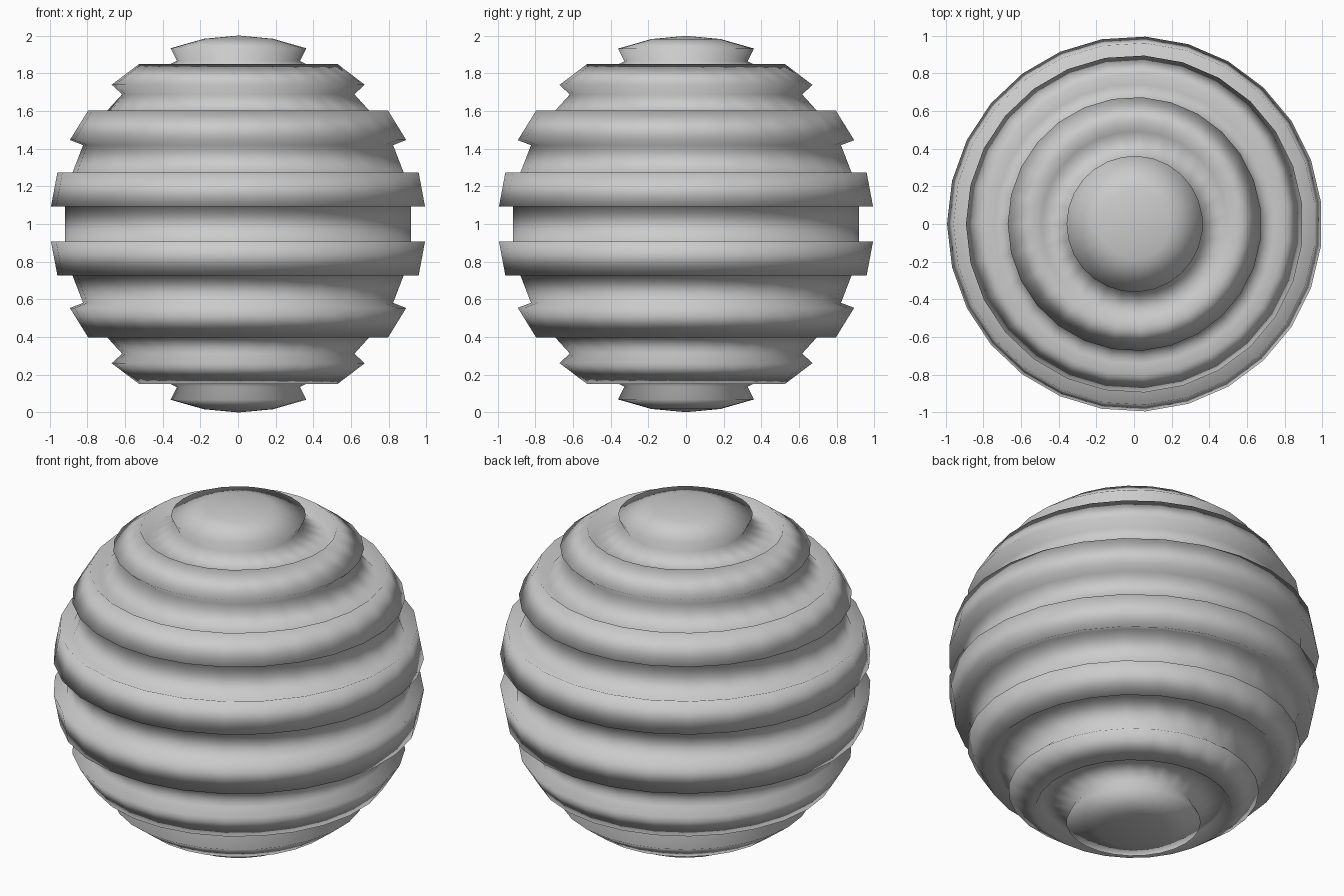
import bpy, bmesh
from math import pi, sin, cos

if "Cube" in bpy.data.objects:
    bpy.data.objects.remove(bpy.data.objects["Cube"])

RINGS, SEGMENTS, DEPTH = 17, 27, 0.075
STEP = pi / RINGS

# Half profile from top pole to bottom pole, every second band sunk inward
profile = []
def add(r, z):
    profile.append((r, z))

add(0, 2)
for i in range(1, RINGS):
    a = i * STEP
    r, z = sin(a), 1 + cos(a)
    if i == 1 or i == RINGS - 1:
        add(r, z)
        continue
    # the sunk band lies below this ring when i is even, above it when odd
    n = a + (STEP / 2 if i % 2 == 0 else -STEP / 2)
    sunk = (r - DEPTH * sin(n), z - DEPTH * cos(n))
    for p in ([(r, z), sunk] if i % 2 == 0 else [sunk, (r, z)]):
        add(*p)
add(0, 0)

# Lathe the profile, one vertex column on the -x side
bm = bmesh.new()
shift = sin(pi / 2 - STEP / 2) * (1 - cos(pi / SEGMENTS)) / 2
verts = [bm.verts.new((shift - r, 0, z)) for r, z in profile]
edges = [bm.edges.new(pair) for pair in zip(verts, verts[1:])]
bmesh.ops.spin(bm, geom=verts + edges, cent=(shift, 0, 0), axis=(0, 0, 1),
               angle=2 * pi, steps=SEGMENTS, use_merge=False)
bmesh.ops.remove_doubles(bm, verts=bm.verts[:], dist=0.0005)
bmesh.ops.recalc_face_normals(bm, faces=bm.faces[:])
for f in bm.faces:
    f.smooth = True

mesh = bpy.data.meshes.new("grooved_sphere")
bm.to_mesh(mesh)
bm.free()
ball = bpy.data.objects.new("grooved_sphere", mesh)
bpy.context.collection.objects.link(ball)
